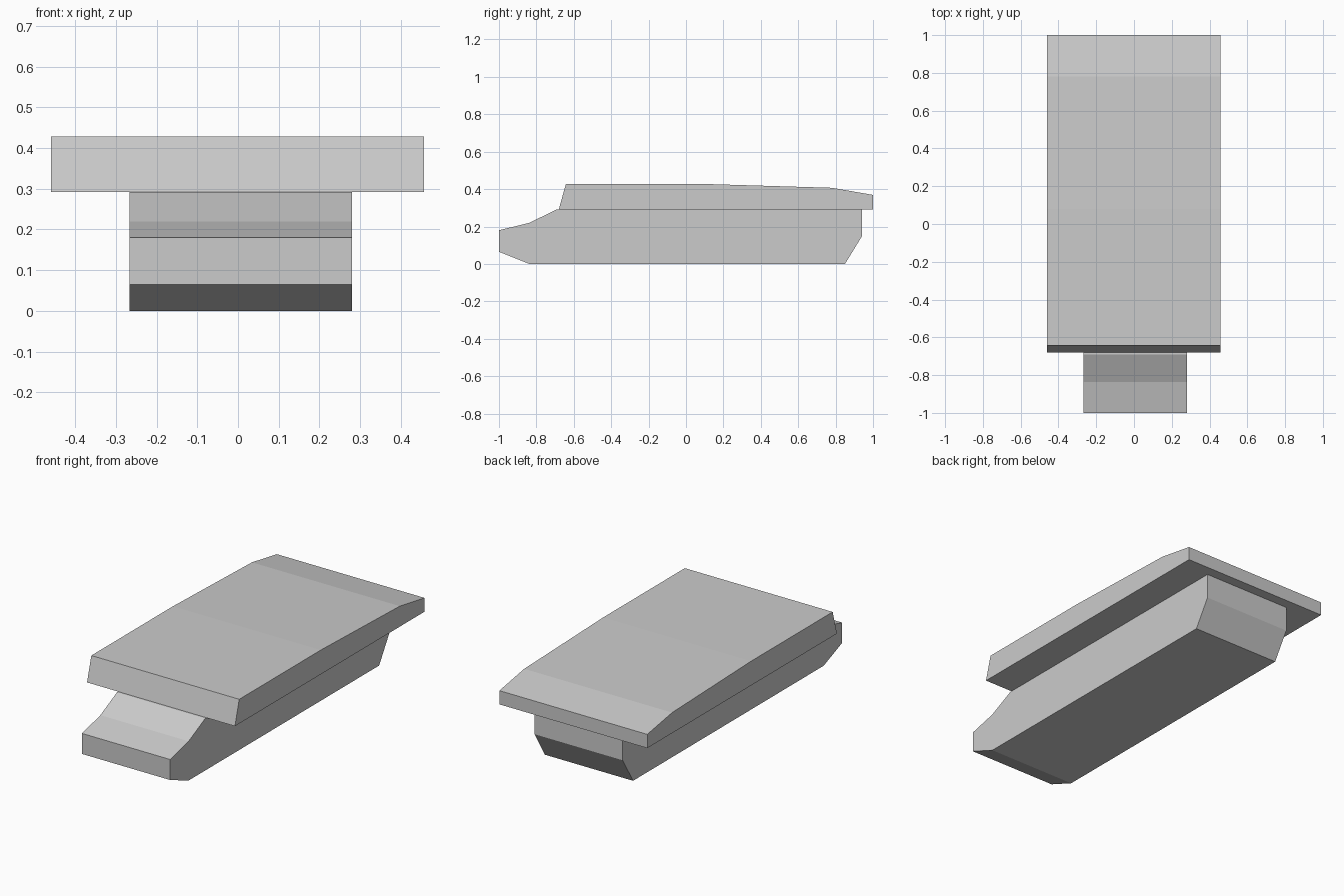
import bpy

if "Cube" in bpy.data.objects:
    bpy.data.objects.remove(bpy.data.objects["Cube"])


def extrude_profile(name, profile, x0, x1):
    """Sweep a closed (y, z) outline, listed anticlockwise seen from +x, along x."""
    n = len(profile)
    verts = [(x, y, z) for x in (x0, x1) for y, z in profile]
    faces = [tuple(reversed(range(n))), tuple(range(n, 2 * n))]
    faces += [(i, (i + 1) % n, n + (i + 1) % n, n + i) for i in range(n)]
    mesh = bpy.data.meshes.new(name)
    mesh.from_pydata(verts, [], faces)
    mesh.update()
    obj = bpy.data.objects.new(name, mesh)
    bpy.context.collection.objects.link(obj)
    return obj


# Narrow lower hull with sloped nose and chamfered tail
extrude_profile("lower_hull", [
    (-1.0, 0.065), (-0.838, 0.0), (0.85, 0.0), (0.942, 0.15),
    (0.942, 0.292), (-0.69, 0.292), (-0.837, 0.22), (-1.0, 0.18),
], -0.267, 0.28)

# Wide upper deck, tapering down toward the back
extrude_profile("upper_deck", [
    (-0.68, 0.292), (1.0, 0.292), (1.0, 0.369),
    (0.78, 0.407), (0.08, 0.428), (-0.642, 0.428),
], -0.46, 0.457)
